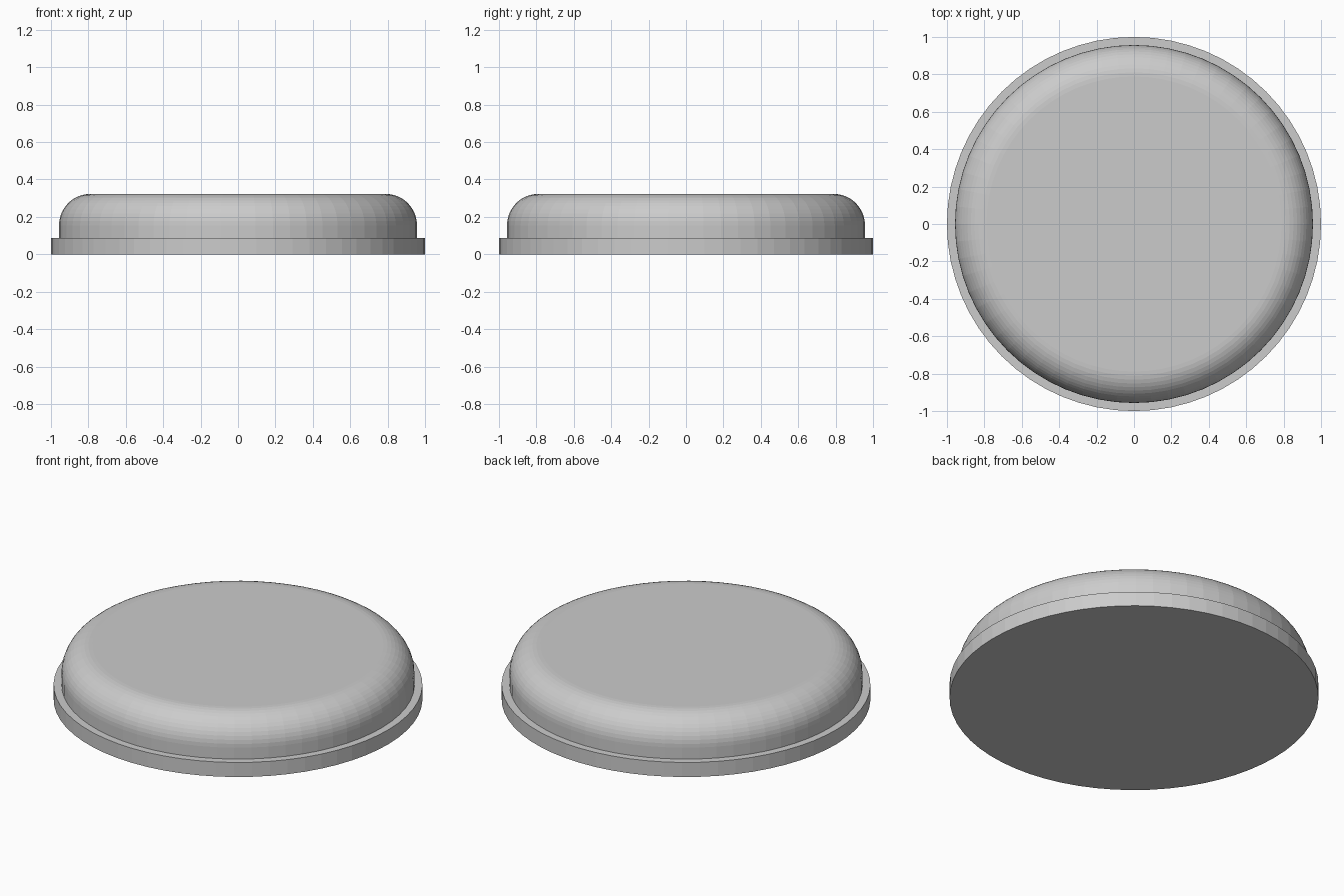
import bpy, bmesh
from math import sin, cos, pi

if "Cube" in bpy.data.objects:
    bpy.data.objects.remove(bpy.data.objects["Cube"])

SEGMENTS = 64


def lathe(name, profile):
    """Closed solid of revolution from (radius, z) points, bottom to top."""
    bm = bmesh.new()
    rings = [[bm.verts.new((r * cos(2 * pi * i / SEGMENTS), r * sin(2 * pi * i / SEGMENTS), z))
              for i in range(SEGMENTS)] for r, z in profile]
    for low, high in zip(rings, rings[1:]):
        for i in range(SEGMENTS):
            j = (i + 1) % SEGMENTS
            bm.faces.new((low[i], low[j], high[j], high[i]))
    bm.faces.new(rings[0][::-1])
    bm.faces.new(rings[-1])
    mesh = bpy.data.meshes.new(name)
    bm.to_mesh(mesh)
    bm.free()
    obj = bpy.data.objects.new(name, mesh)
    bpy.context.collection.objects.link(obj)
    return obj


# Thin base flange
BASE_TOP = 0.087
lathe("base_flange", [(1.0, 0.0), (1.0, BASE_TOP)])

# Raised cap with a rounded upper edge
RADIUS, TOP, FILLET, STEPS = 0.957, 0.323, 0.168, 12
fillet = [(RADIUS - FILLET + FILLET * cos(a), TOP - FILLET + FILLET * sin(a))
          for a in (pi / 2 * k / STEPS for k in range(STEPS + 1))]
lathe("rounded_cap", [(RADIUS, BASE_TOP)] + fillet)
